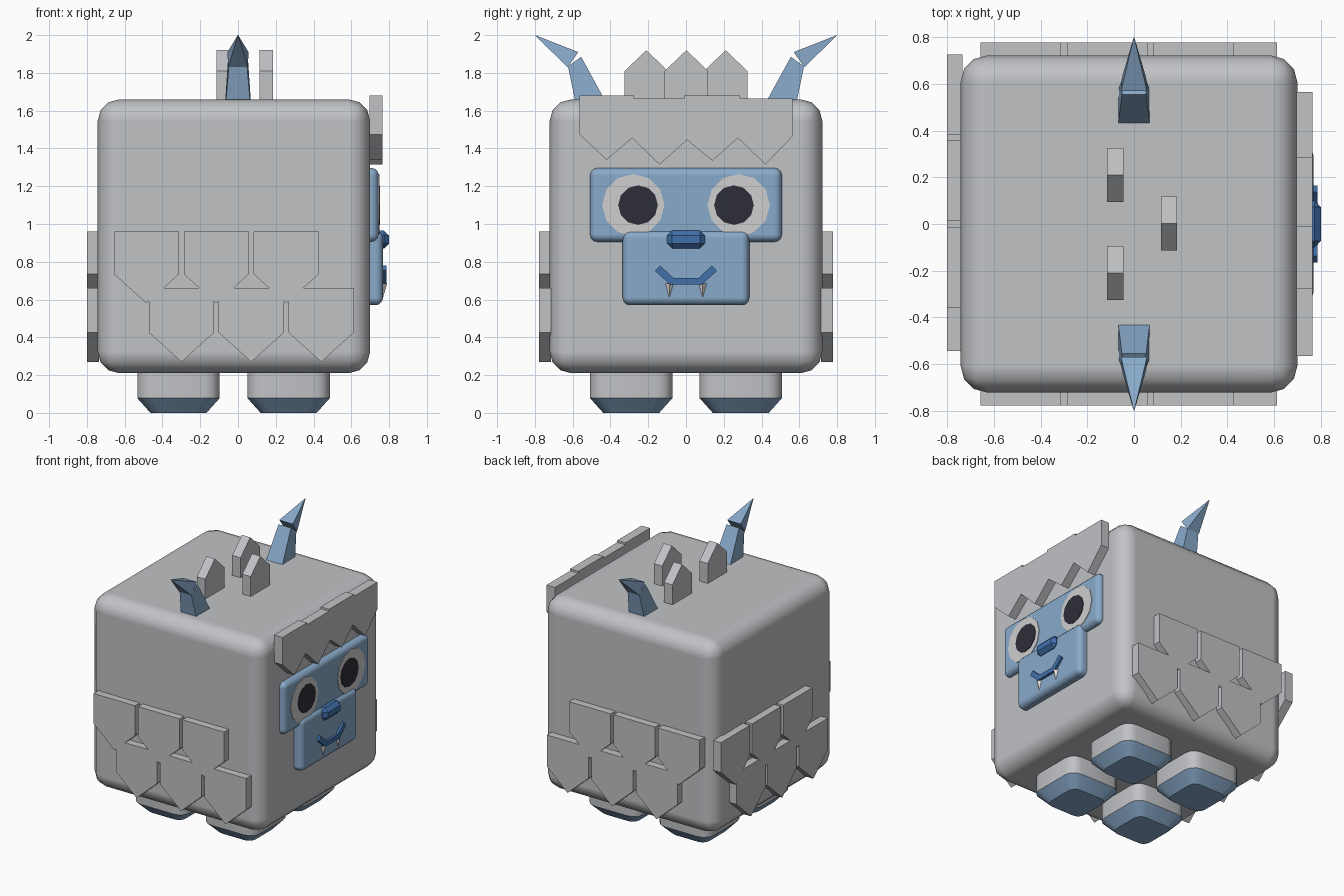
import bpy, bmesh, math
from mathutils import Vector

if "Cube" in bpy.data.objects:
    bpy.data.objects.remove(bpy.data.objects["Cube"])


def material(name, rgb):
    m = bpy.data.materials.new(name)
    m.diffuse_color = (*rgb, 1)
    m.use_nodes = True
    m.node_tree.nodes["Principled BSDF"].inputs["Base Color"].default_value = m.diffuse_color
    return m


FUR = material("grey fur", (0.53, 0.54, 0.56))
BLUE = material("light blue skin", (0.25, 0.40, 0.59))
DARK_BLUE = material("dark blue", (0.05, 0.16, 0.40))
EYE = material("eye white", (0.62, 0.62, 0.62))
PUPIL = material("pupil black", (0.027, 0.027, 0.04))
FANG = material("fang ivory", (0.80, 0.76, 0.72))


def finish(name, bm, *mats):
    bmesh.ops.recalc_face_normals(bm, faces=bm.faces)
    me = bpy.data.meshes.new(name)
    bm.to_mesh(me)
    bm.free()
    for m in mats:
        me.materials.append(m)
    ob = bpy.data.objects.new(name, me)
    bpy.context.collection.objects.link(ob)
    return ob


def loft(name, rings, *mats):
    """Skin a stack of rings with equal point counts and cap both ends."""
    bm = bmesh.new()
    vs = [[bm.verts.new(p) for p in r] for r in rings]
    n = len(vs[0])
    for a, b in zip(vs, vs[1:]):
        for i in range(n):
            j = (i + 1) % n
            bm.faces.new((a[i], a[j], b[j], b[i]))
    bm.faces.new(vs[0])
    bm.faces.new(vs[-1])
    return finish(name, bm, *mats)


def plate(name, outline, place, d0, d1, mat):
    """Extrude a 2D outline; place(u, v, depth) maps it into space."""
    return loft(name, [[place(u, v, d) for u, v in outline] for d in (d0, d1)], mat)


def rounded_box(name, lo, hi, radius, segments, mat, smooth=True):
    lo, hi = Vector(lo), Vector(hi)
    bm = bmesh.new()
    bmesh.ops.create_cube(bm, size=1)
    for v in bm.verts:
        v.co = [(lo[i] + hi[i]) / 2 + v.co[i] * (hi[i] - lo[i]) for i in range(3)]
    ob = finish(name, bm, mat)
    bev = ob.modifiers.new("rounding", "BEVEL")
    bev.width, bev.segments = radius, segments
    if smooth:
        ob.data.shade_smooth()
        bev.harden_normals = True
    return ob


def on_face(u, v, d):      # outline in y, z; depth along x
    return (d, u, v)


# Body
rounded_box("body", (-0.743, -0.722, 0.21), (0.70, 0.722, 1.66), 0.115, 3, FUR)


# Feet: rounded square posts with chamfered blue soles
def rounded_square(cx, cy, half, r, z, scale=1.0):
    pts = []
    for q in range(4):
        sx, sy = ((1, 1), (-1, 1), (-1, -1), (1, -1))[q]
        for k in range(4):
            a = math.radians(90 * q + 30 * k)
            x = sx * (half - r) + r * math.cos(a)
            y = sy * (half - r) + r * math.sin(a)
            pts.append((cx + x * scale, cy + y * scale, z))
    return pts


for side, cx in (("rear", -0.315), ("fore", 0.268)):
    for hand, cy in (("left", 0.29), ("right", -0.29)):
        foot = loft(f"{side}_{hand}_foot",
                    [rounded_square(cx, cy, 0.218, 0.08, z, s)
                     for z, s in ((0, 0.68), (0.078, 1), (0.26, 1))], FUR, BLUE)
        for p in foot.data.polygons:
            p.material_index = 1 if p.center.z < 0.07 else 0
        bpy.context.view_layer.objects.active = foot
        foot.select_set(True)
        bpy.ops.object.shade_smooth_by_angle(angle=math.radians(35))
        foot.select_set(False)

# Shaggy fur skirts: two staggered rows of pointed locks as one outline
W, PITCH = 0.345, 0.37
skirt = [(0, 0.735), (W / 2, 0.58)]
for i in range(3):
    u = 0.185 + PITCH * i
    skirt += [(u, 0.591), (u, 0.425), (u + W / 2, 0.27), (u + W, 0.425)]
    skirt += [(u + W, 0.591), (u + W + 0.0125, 0.58)] if i < 2 else [(u + W, 0.66)]
for i in (2, 1, 0):
    u = PITCH * i
    skirt += [(u + W - 0.083, 0.66), (u + W, 0.735), (u + W, 0.96), (u, 0.96)]
    if i:
        skirt += [(u, 0.735), (u + 0.083, 0.66)]
for hand, s in (("right", -1), ("left", 1)):
    plate(f"{hand}_fur_skirt", skirt, lambda u, v, d: (u - 0.657, s * d, v), 0.715, 0.778, FUR)
plate("back_fur_skirt", skirt, lambda u, v, d: (-d, 0.727 - u, v), 0.735, 0.80, FUR)

# Fringe above the face
fringe = [(-0.565, 1.68), (-0.565, 1.475), (-0.42, 1.34), (-0.285, 1.455), (-0.14, 1.315),
          (0.005, 1.445), (0.14, 1.335), (0.275, 1.455), (0.42, 1.315), (0.565, 1.465),
          (0.565, 1.665), (0.285, 1.665), (0.285, 1.68), (-0.01, 1.68), (-0.01, 1.665),
          (-0.275, 1.665), (-0.275, 1.68)]
plate("fringe", fringe, on_face, 0.695, 0.765, FUR)

# Three pointed tufts on the crown
for name, x, y in (("left_tuft", -0.08, 0.21), ("right_tuft", -0.08, -0.21), ("middle_tuft", 0.15, 0.002)):
    tuft = [(y - 0.115, 1.62), (y + 0.115, 1.62), (y + 0.115, 1.81), (y, 1.92), (y - 0.115, 1.81)]
    plate(name, tuft, on_face, x - 0.035, x + 0.035, FUR)

# Horns: tapered stump and pointed tip on each side
for hand, s in (("right", -1), ("left", 1)):
    def quad(inner, outer, wi, wo):
        return [(-wi, s * inner[0], inner[1]), (wi, s * inner[0], inner[1]),
                (wo, s * outer[0], outer[1]), (-wo, s * outer[0], outer[1])]
    loft(f"{hand}_horn_stump", [quad((0.41, 1.62), (0.58, 1.62), 0.07, 0.067),
                                quad((0.555, 1.885), (0.625, 1.835), 0.052, 0.048)], BLUE)
    loft(f"{hand}_horn_tip", [quad((0.57, 1.91), (0.627, 1.83), 0.056, 0.052),
                              quad((0.799, 2.0), (0.80, 1.999), 0.001, 0.001)], BLUE)

# Face: eye mask, muzzle, nose
rounded_box("eye_mask", (0.65, -0.508, 0.905), (0.745, 0.508, 1.297), 0.04, 3, BLUE)
rounded_box("muzzle", (0.65, -0.335, 0.57), (0.768, 0.335, 0.965), 0.04, 3, BLUE)
rounded_box("nose", (0.70, -0.10, 0.87), (0.80, 0.10, 0.965), 0.027, 1, DARK_BLUE, smooth=False)

# Smile
half = [(0, 0.715), (0.067, 0.715), (0.137, 0.78), (0.165, 0.753), (0.085, 0.68), (0, 0.68)]
smile = half[1:5] + [(-y, z) for y, z in reversed(half[1:5])]
plate("smile", smile, on_face, 0.755, 0.786, DARK_BLUE)

# Eyes and fangs
for hand, s in (("right", -1), ("left", 1)):
    def disc(cy, cz, r, n=12):
        return [(cy + r * math.cos(math.tau * k / n), cz + r * math.sin(math.tau * k / n)) for k in range(n)]
    plate(f"{hand}_eye", disc(s * 0.279, 1.10, 0.165), on_face, 0.742, 0.749, EYE)
    plate(f"{hand}_pupil", disc(s * 0.254, 1.10, 0.105), on_face, 0.745, 0.753, PUPIL)
    bm = bmesh.new()
    bmesh.ops.create_cone(bm, cap_ends=True, segments=4, radius1=0.002, radius2=0.024, depth=0.075)
    bmesh.ops.translate(bm, verts=bm.verts, vec=(0.766, s * 0.088, 0.648))
    finish(f"{hand}_fang", bm, FANG)
